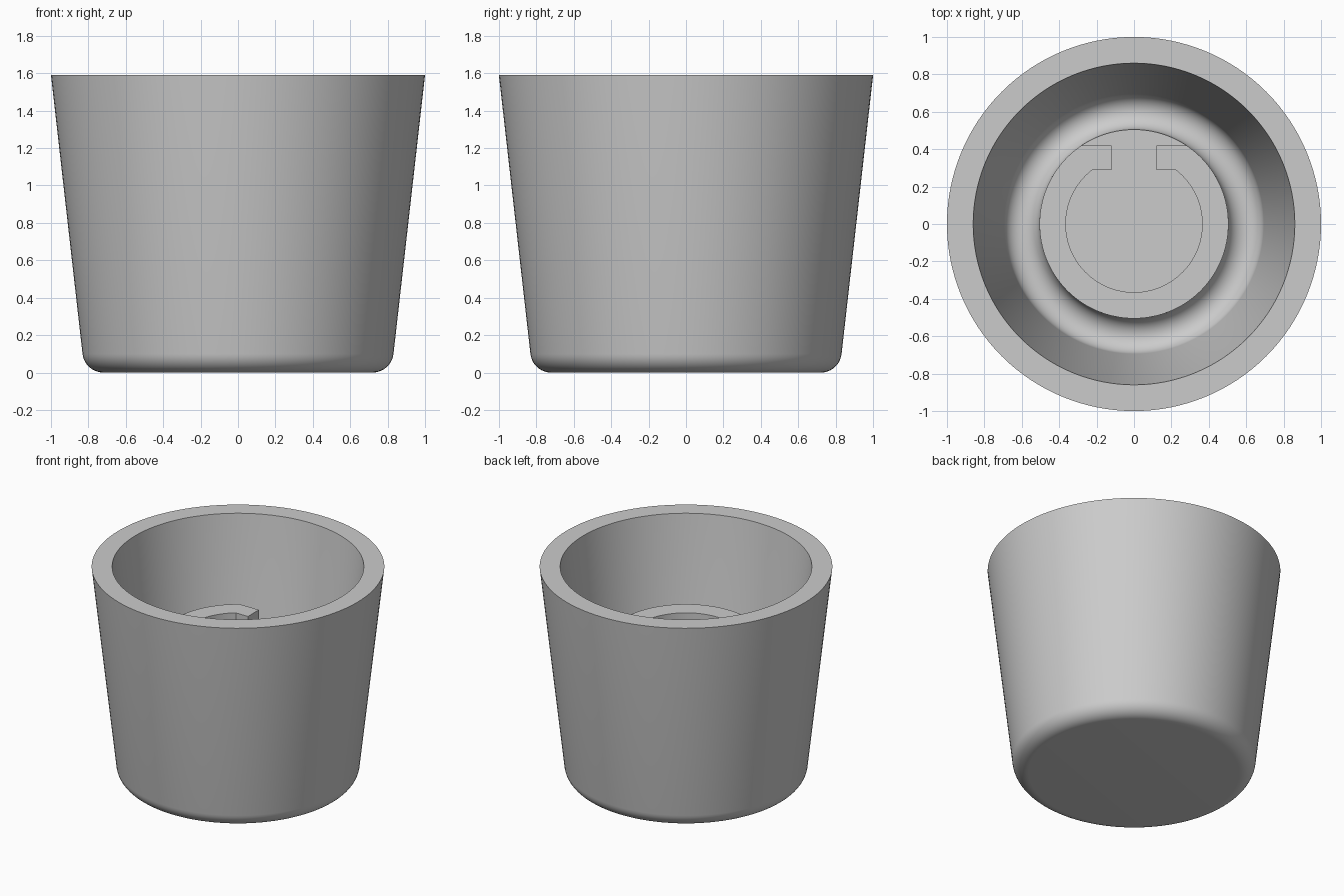
import bpy
import bmesh
from math import sin, cos, radians, degrees, atan2, sqrt

if "Cube" in bpy.data.objects:
    bpy.data.objects.remove(bpy.data.objects["Cube"], do_unlink=True)

TOP = 1.59          # rim height
POST_R = 0.505      # centre post radius
BORE_R = 0.365      # bore radius
FLOOR = 0.235       # bore floor height
POST_TOP = 1.07

grey = bpy.data.materials.new("light grey")
grey.use_nodes = True
colour = (0.6, 0.6, 0.6, 1)
grey.diffuse_color = colour
grey.node_tree.nodes["Principled BSDF"].inputs["Base Color"].default_value = colour


def arc(cx, cy, r, start, end, steps):
    """Points along an arc, angles in degrees."""
    angles = [radians(start + (end - start) * i / steps) for i in range(steps + 1)]
    return [(cx + r * cos(a), cy + r * sin(a)) for a in angles]


def finish(bm, name):
    bmesh.ops.remove_doubles(bm, verts=bm.verts, dist=0.0001)
    bmesh.ops.recalc_face_normals(bm, faces=bm.faces)
    mesh = bpy.data.meshes.new(name)
    bm.to_mesh(mesh)
    bm.free()
    mesh.materials.append(grey)
    obj = bpy.data.objects.new(name, mesh)
    bpy.context.collection.objects.link(obj)
    bpy.ops.object.select_all(action='DESELECT')
    obj.select_set(True)
    bpy.context.view_layer.objects.active = obj
    bpy.ops.object.shade_smooth_by_angle(angle=radians(30))
    return obj


# Tapered hollow shell with a rounded base and a round groove about the post
profile = [(0, 0)]
profile += arc(0.72, 0.112, 0.112, -90, -6.5, 10)
profile += [(1, TOP), (0.86, TOP)]
profile += arc(0.60, FLOOR, 0.095, -6.5, -180, 20)
profile += [(0, FLOOR)]

bm = bmesh.new()
verts = [bm.verts.new((r, 0, z)) for r, z in profile]
edges = [bm.edges.new(pair) for pair in zip(verts, verts[1:])]
bmesh.ops.spin(bm, geom=verts + edges, cent=(0, 0, 0), axis=(0, 0, 1),
               angle=radians(360), steps=128)
finish(bm, "tapered_shell")

# Split centre post: a ring with a slot and squared tips at the back
slot_x, tip_in, tip_out = 0.12, 0.29, 0.42
outer = degrees(atan2(tip_out, sqrt(POST_R ** 2 - tip_out ** 2)))
inner = degrees(atan2(tip_in, sqrt(BORE_R ** 2 - tip_in ** 2)))
outline = arc(0, 0, POST_R, 180 - outer, 360 + outer, 96)
outline += [(slot_x, tip_out), (slot_x, tip_in)]
outline += arc(0, 0, BORE_R, 360 + inner, 180 - inner, 80)
outline += [(-slot_x, tip_in), (-slot_x, tip_out)]

bm = bmesh.new()
base = bm.faces.new([bm.verts.new((x, y, FLOOR - 0.02)) for x, y in outline])
ext = bmesh.ops.extrude_face_region(bm, geom=[base], use_keep_orig=True)
for v in ext["geom"]:
    if isinstance(v, bmesh.types.BMVert):
        v.co.z = POST_TOP
finish(bm, "split_post")
